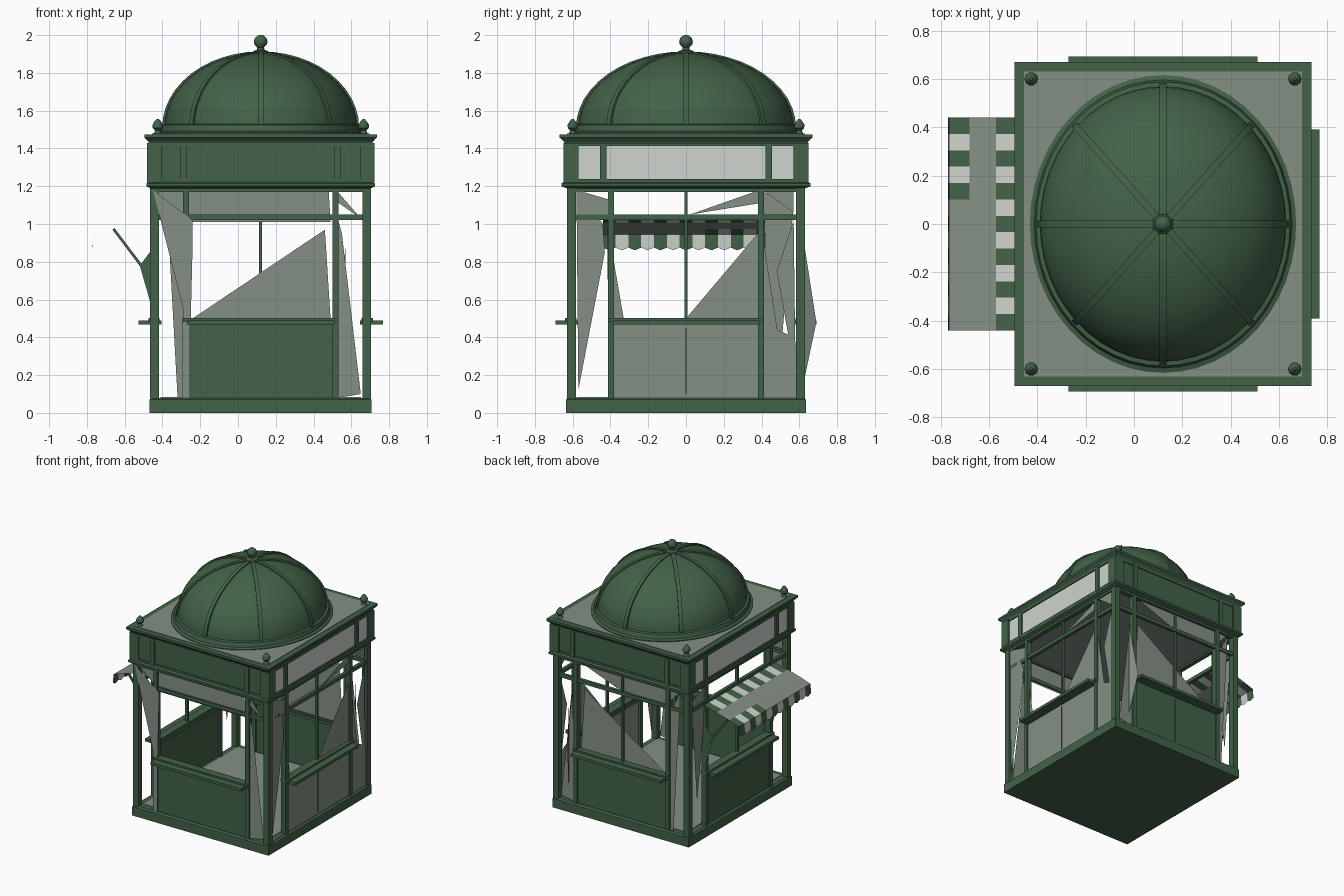
import bpy, bmesh, math
from mathutils import Vector

if "Cube" in bpy.data.objects:
    bpy.data.objects.remove(bpy.data.objects["Cube"])

CX = 0.12  # body centre; the awning shifts it off the origin


def mat(name, rgb):
    m = bpy.data.materials.new(name)
    m.diffuse_color = (*rgb, 1)
    m.use_nodes = True
    m.node_tree.nodes["Principled BSDF"].inputs["Base Color"].default_value = m.diffuse_color
    return m


GREEN = mat("green paint", (0.055, 0.122, 0.065))
GREY = mat("grey green", (0.235, 0.28, 0.235))
WHITE = mat("pale glass", (0.62, 0.66, 0.62))


def make(name, verts, faces, mats, indices=None, smooth=False):
    me = bpy.data.meshes.new(name)
    me.from_pydata([(x + CX, y, z) for x, y, z in verts], [], faces)
    for m in mats:
        me.materials.append(m)
    for i, p in enumerate(me.polygons):
        p.use_smooth = smooth
        if indices:
            p.material_index = indices[i]
    ob = bpy.data.objects.new(name, me)
    bpy.context.collection.objects.link(ob)
    return ob


def stack(name, rings, m, smooth=False):
    """Close a list of equal rings into a solid."""
    n = len(rings[0])
    verts = [p for r in rings for p in r]
    faces = [(a * n + i, a * n + (i + 1) % n, (a + 1) * n + (i + 1) % n, (a + 1) * n + i)
             for a in range(len(rings) - 1) for i in range(n)]
    faces += [tuple(reversed(range(n))), tuple(range(len(verts) - n, len(verts)))]
    return make(name, verts, faces, [m], None, smooth)


def slab(name, steps, m):
    """Rectangular moulding: steps are (half x, half y, z)."""
    return stack(name, [[(-a, -b, z), (a, -b, z), (a, b, z), (-a, b, z)] for a, b, z in steps], m)


def lathe(name, profile, m, x=0, y=0, sx=1, sy=1, n=10):
    ang = [2 * math.pi * i / n for i in range(n)]
    return stack(name, [[(x + r * sx * math.cos(t), y + r * sy * math.sin(t), z) for t in ang]
                        for r, z in profile], m, True)


def at(k, u, d, z):
    """Side k (front, right, back, left): u along the side, d outward."""
    return [(u, -d, z), (d, u, z), (-u, d, z), (-d, -u, z)][k]


def bar(name, k, u0, u1, d0, d1, z0, z1, m=GREEN):
    return stack(name, [[at(k, u0, d1, z), at(k, u1, d1, z), at(k, u1, d0, z), at(k, u0, d0, z)]
                        for z in (z0, z1)], m)


def shard(k, d, pts):
    make("loose_sheet", [at(k, u, d, z) for u, z in pts], [tuple(range(len(pts)))], [GREY])


# Base, floor, ceiling, cornices and roof
slab("base", [(0.588, 0.635, 0), (0.588, 0.635, 0.07), (0.575, 0.622, 0.08)], GREEN)
slab("floor", [(0.53, 0.58, 0.08), (0.53, 0.58, 0.084)], GREY)
slab("ceiling", [(0.54, 0.59, 1.184), (0.54, 0.59, 1.19)], GREY)
slab("lower_cornice", [(0.575, 0.62, 1.185), (0.605, 0.66, 1.2), (0.605, 0.66, 1.215), (0.585, 0.64, 1.225)], GREEN)
slab("frieze_core", [(0.583, 0.638, 1.22), (0.583, 0.638, 1.435)], GREEN)
slab("upper_cornice", [(0.588, 0.64, 1.425), (0.598, 0.65, 1.44), (0.615, 0.67, 1.458), (0.615, 0.67, 1.475)], GREEN)
slab("roof_sheet", [(0.575, 0.63, 1.474), (0.575, 0.63, 1.479)], GREY)

# Corner posts and corner finials
for sx in (-1, 1):
    for sy in (-1, 1):
        x, y = sx * 0.562, sy * 0.606
        stack("corner_post", [[(x + a * 0.023, y + b * 0.023, z) for a, b in
                               ((-1, -1), (1, -1), (1, 1), (-1, 1))] for z in (0.075, 1.19)], GREEN)
        lathe("corner_finial", [(0.03, 1.47), (0.018, 1.485), (0.014, 1.495), (0.027, 1.508),
                                (0.028, 1.525), (0.018, 1.542), (0.006, 1.555)],
              GREEN, sx * 0.545, sy * 0.6)

# Four sides: posts, bars, counter and frieze windows
for k in range(4):
    L, D, m = ((0.585, 0.63, 0.39), (0.63, 0.585, 0.42))[k % 2]
    for s in (-1, 1):
        a, b = sorted((s * 0.38, s * 0.412))
        bar("inner_post", k, a, b, D - 0.045, D - 0.005, 0.075, 1.19)
        a, b = sorted((s * m, s * (m + 0.035)))
        bar("frieze_mullion", k, a, b, D, D + 0.018, 1.22, 1.43)
        a, b = sorted((s * (L - 0.06), s * (L + 0.015)))
        bar("frieze_corner", k, a, b, D - 0.06, D + 0.018, 1.22, 1.43)
        a, b = sorted((s * (m + 0.035), s * (L - 0.06)))
        bar("frieze_side_glass", k, a, b, D, D + 0.006, 1.235, 1.415, WHITE)
    bar("frieze_glass", k, -m, m, D, D + 0.006, 1.235, 1.415, WHITE)
    bar("frieze_bottom_rail", k, -L, L, D, D + 0.015, 1.22, 1.237)
    bar("frieze_top_rail", k, -L, L, D, D + 0.015, 1.413, 1.43)
    bar("head_rail", k, -L + 0.03, L - 0.03, D - 0.04, D - 0.005, 1.17, 1.19)
    bar("transom_bar", k, -L + 0.03, L - 0.03, D - 0.035, D - 0.01, 1.022, 1.05)
    bar("counter_panel", k, -0.39, 0.39, D - 0.03, D - 0.015, 0.075, 0.475, GREY if k == 1 else GREEN)
    bar("counter_top", k, -0.39, 0.39, D - 0.06, D + 0.062, 0.468, 0.49)
    bar("counter_back_rail", k, -0.412, 0.412, D - 0.05, D + 0.01, 0.482, 0.503)
    if k:
        bar("window_mullion", k, -0.008, 0.008, D - 0.035, D - 0.015, 0.49, 1.18)
        bar("panel_seam", k, -0.004, 0.004, D - 0.016, D - 0.012, 0.1, 0.45)

# Loose grey sheets hanging in the openings: (u, z) points on each side
shard(0, 0.606, [(-0.57, 1.18), (0.36, 1.18), (0.37, 1.01), (-0.36, 1.01)])
shard(0, 0.632, [(-0.57, 1.18), (-0.36, 1.02), (-0.36, 0.9), (-0.37, 0.5), (-0.41, 0.5), (-0.41, 0.55)])
shard(0, 0.628, [(-0.415, 0.08), (-0.375, 0.08), (-0.375, 0.5), (-0.415, 0.5)])
shard(0, 0.61, [(0.41, 1.02), (0.41, 0.08), (0.53, 0.1), (0.43, 0.95)])
shard(0, 0.61, [(0.4, 1.18), (0.53, 1.03), (0.4, 1.12)])
shard(0, 0.612, [(0.03, 0.08), (0.06, 0.24), (0.08, 0.21), (0.08, 0.08)])
shard(1, 0.572, [(0.39, 0.08), (0.625, 0.08), (0.575, 0.4), (0.39, 0.48)])
shard(1, 0.565, [(0.0, 0.5), (0.38, 0.95), (0.39, 0.5)])
shard(1, 0.565, [(0.02, 1.05), (0.39, 1.18), (0.39, 1.11)])
shard(1, 0.57, [(0.4, 0.98), (0.4, 0.4), (0.49, 0.4)])
shard(1, 0.57, [(0.57, 1.02), (0.48, 0.75), (0.58, 0.2)])
shard(1, 0.57, [(0.42, 1.17), (0.57, 1.06), (0.57, 1.17)])
shard(1, 0.575, [(-0.57, 0.12), (-0.58, 1.18), (-0.44, 1.0), (-0.43, 0.85)])
shard(1, 0.575, [(-0.58, 1.18), (-0.41, 1.13), (-0.41, 1.02), (-0.46, 1.02)])
shard(1, 0.56, [(-0.385, 0.5), (-0.33, 0.5), (-0.385, 0.82)])
shard(2, 0.59, [(0.36, 0.5), (-0.34, 0.97), (-0.37, 0.5)])
shard(2, 0.605, [(-0.37, 1.18), (0.5, 1.18), (0.36, 1.03), (-0.05, 1.06)])
shard(2, 0.61, [(0.41, 0.08), (0.44, 0.08), (0.5, 1.17), (0.41, 1.0)])
shard(2, 0.61, [(-0.41, 0.08), (-0.53, 0.1), (-0.43, 0.95)])
shard(3, 0.565, [(-0.41, 1.17), (-0.57, 1.1), (-0.5, 0.3), (-0.42, 0.85)])
make("loose_sheet_back", [(0.45, 0.625, 0.9), (0.42, 0.69, 0.48), (0.45, 0.625, 0.17)], [(0, 1, 2)], [GREY])

# Dome: moulded rim and shell on an oval plan
RX, RY, Z0, H = 0.51, 0.57, 1.51, 0.395
lathe("dome_rim", [(1.08, 1.472), (1.08, 1.485), (1.045, 1.492), (1.03, 1.525), (0.99, 1.53)],
      GREEN, 0, 0, RX, RY, 48)
shell = [(math.cos(t), Z0 + H * math.sin(t)) for t in [math.pi / 2 * i / 12 for i in range(12)]]
lathe("dome", shell + [(0.02, Z0 + H)], GREEN, 0, 0, RX, RY, 48)

# Dome ribs, one raised strip every 45 degrees
for i in range(8):
    t = math.pi / 4 * i
    side = Vector((-math.sin(t) * RX, math.cos(t) * RY, 0)).normalized() * 0.014
    rings = []
    for j in range(13):
        e = math.pi / 2 * j / 12
        n = []
        for off in (0.985, 1.022):
            c = Vector((RX * off * math.cos(t) * math.cos(e), RY * off * math.sin(t) * math.cos(e),
                        Z0 + H * off * math.sin(e)))
            n += [c - side, c + side] if off < 1 else [c + side, c - side]
        rings.append([tuple(v) for v in n])
    stack("dome_rib", rings, GREEN)

# Top finial
lathe("top_finial", [(0.05, 1.895), (0.04, 1.915), (0.02, 1.922), (0.018, 1.935), (0.033, 1.95),
                     (0.036, 1.967), (0.03, 1.985), (0.016, 1.997), (0.006, 2.0)], GREEN, n=12)

# Awning on the left: striped wall edge, plain middle, striped front and valance
prof = [(0.58, 1.03), (0.62, 1.02), (0.69, 1.005), (0.80, 0.973), (0.885, 0.945), (0.89, 0.875)]
cols, w = 26, 0.44
verts, faces, idx = [], [], []
for i in range(cols + 1):
    for j, (d, z) in enumerate(prof):
        drop = 0.014 if j == 5 and i % 2 else 0
        verts.append((-d, -w + 2 * w * i / cols, z - drop))
for i in range(cols):
    for j in range(5):
        a = i * 6 + j
        faces.append((a, a + 1, a + 7, a + 6))
        stripe = 2 if (i // 2) % 2 else 1
        striped = j in (0, 1, 4) or (j == 3 and i > cols * 0.6)
        idx.append(stripe if striped else 0)
make("awning", verts, faces, [GREY, GREEN, WHITE], idx)

# Awning arms and wall brackets
for y in (-0.41, 0.41):
    stack("awning_arm", [[(x + a, y + b, z + a) for a, b in ((-0.005, -0.006), (0.005, -0.006),
                                                            (0.005, 0.006), (-0.005, 0.006))]
                         for x, z in ((-0.58, 0.71), (-0.78, 0.975))], GREEN)
    make("awning_bracket", [(-0.64, y, 0.78), (-0.565, y, 0.88), (-0.56, y, 0.5)], [(0, 1, 2)], [GREEN])

# Make all normals point outward
for ob in bpy.context.collection.objects:
    bm = bmesh.new()
    bm.from_mesh(ob.data)
    bmesh.ops.recalc_face_normals(bm, faces=bm.faces)
    bm.to_mesh(ob.data)
    bm.free()

# Keep hard edges on the smooth turned parts
bpy.ops.object.select_all(action='DESELECT')
for ob in bpy.context.collection.objects:
    if ob.name.startswith(("dome", "top_finial", "corner_finial")) and "rib" not in ob.name:
        ob.select_set(True)
        bpy.context.view_layer.objects.active = ob
bpy.ops.object.shade_smooth_by_angle(angle=math.radians(40))
